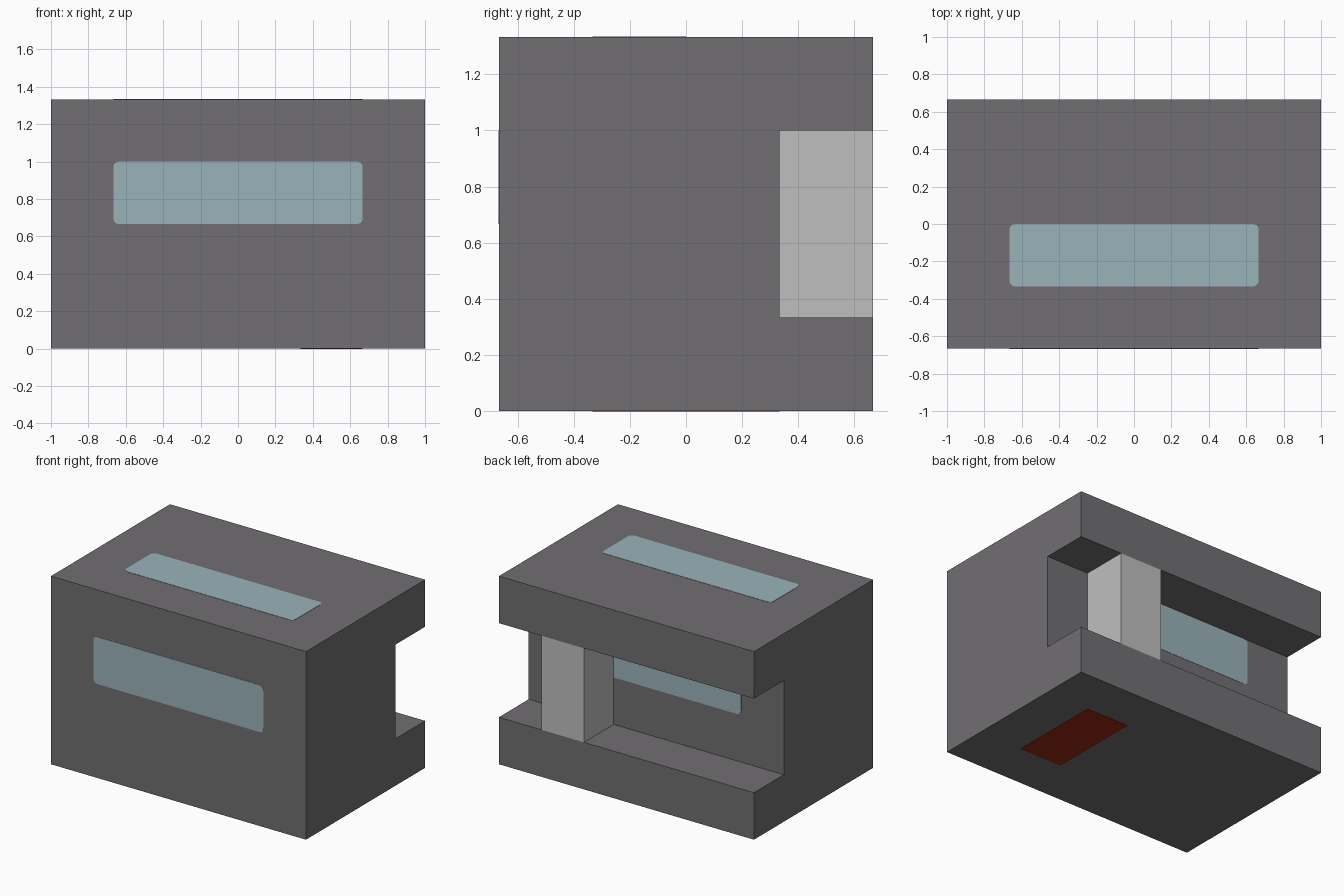
import bpy, bmesh, math
from mathutils import Matrix, Vector

cube = bpy.data.objects.get("Cube")
if cube:
    bpy.data.objects.remove(cube, do_unlink=True)

T = 1 / 3  # basic module of the model


def linear(c):
    c /= 255
    return c / 12.92 if c <= 0.04045 else ((c + 0.055) / 1.055) ** 2.4


def material(name, *rgb):
    colour = (*[linear(c) for c in rgb], 1)
    mat = bpy.data.materials.new(name)
    mat.use_nodes = True
    mat.diffuse_color = colour
    bsdf = next(n for n in mat.node_tree.nodes if n.type == 'BSDF_PRINCIPLED')
    bsdf.inputs["Base Color"].default_value = colour
    return mat


def prism(name, outline, direction, mat):
    """Extrude a closed outline of 3D points along a direction."""
    bm = bmesh.new()
    face = bm.faces.new([bm.verts.new(p) for p in outline])
    ext = bmesh.ops.extrude_face_region(bm, geom=[face], use_keep_orig=True)
    moved = [v for v in ext["geom"] if isinstance(v, bmesh.types.BMVert)]
    bmesh.ops.translate(bm, verts=moved, vec=direction)
    bmesh.ops.recalc_face_normals(bm, faces=bm.faces)
    mesh = bpy.data.meshes.new(name)
    bm.to_mesh(mesh)
    bm.free()
    mesh.materials.append(mat)
    obj = bpy.data.objects.new(name, mesh)
    bpy.context.collection.objects.link(obj)
    return obj


def rounded_rect(w, h, r, steps=3):
    pts = []
    for i, (sx, sy) in enumerate([(1, 1), (-1, 1), (-1, -1), (1, -1)]):
        for s in range(steps + 1):
            a = math.pi / 2 * (i + s / steps)
            pts.append(Vector((sx * (w / 2 - r) + r * math.cos(a),
                               sy * (h / 2 - r) + r * math.sin(a), 0)))
    return pts


def window(name, centre, tilt):
    """Thin rounded pane, tilted about x to face outwards."""
    place = Matrix.Translation(centre) @ Matrix.Rotation(tilt, 4, 'X')
    outline = [place @ p for p in rounded_rect(4 * T, T, 0.03)]
    prism(name, outline, place.to_3x3() @ Vector((0, 0, 0.002)), glass)


grey = material("dark grey", 113, 111, 114)
light = material("light grey", 191, 191, 191)
glass = material("pale blue glass", 154, 179, 186)
red = material("dark red", 156, 40, 22)

# Body: C-shaped profile with a slot along the back
profile = [(-2, 0), (2, 0), (2, 1), (1, 1), (1, 3), (2, 3), (2, 4), (-2, 4)]
prism("body", [(-1, y * T, z * T) for y, z in profile], (2, 0, 0), grey)

# Upright block standing in the slot
base = [(1, 1), (2, 1), (2, 2), (1, 2)]
prism("slot_block", [(x * T, y * T, T) for x, y in base], (0, 0, 2 * T), light)

# Windows on the front, on the slot wall and on the roof
window("front_window", (0, -2 * T, 2.5 * T), math.pi / 2)
window("slot_window", (0, T, 2.5 * T), -math.pi / 2)
window("roof_window", (0, -T / 2, 4 * T), 0)

# Red panel on the underside
panel = [(1, -1), (2, -1), (2, 1), (1, 1)]
prism("underside_panel", [(x * T, y * T, 0) for x, y in panel], (0, 0, -0.002), red)
